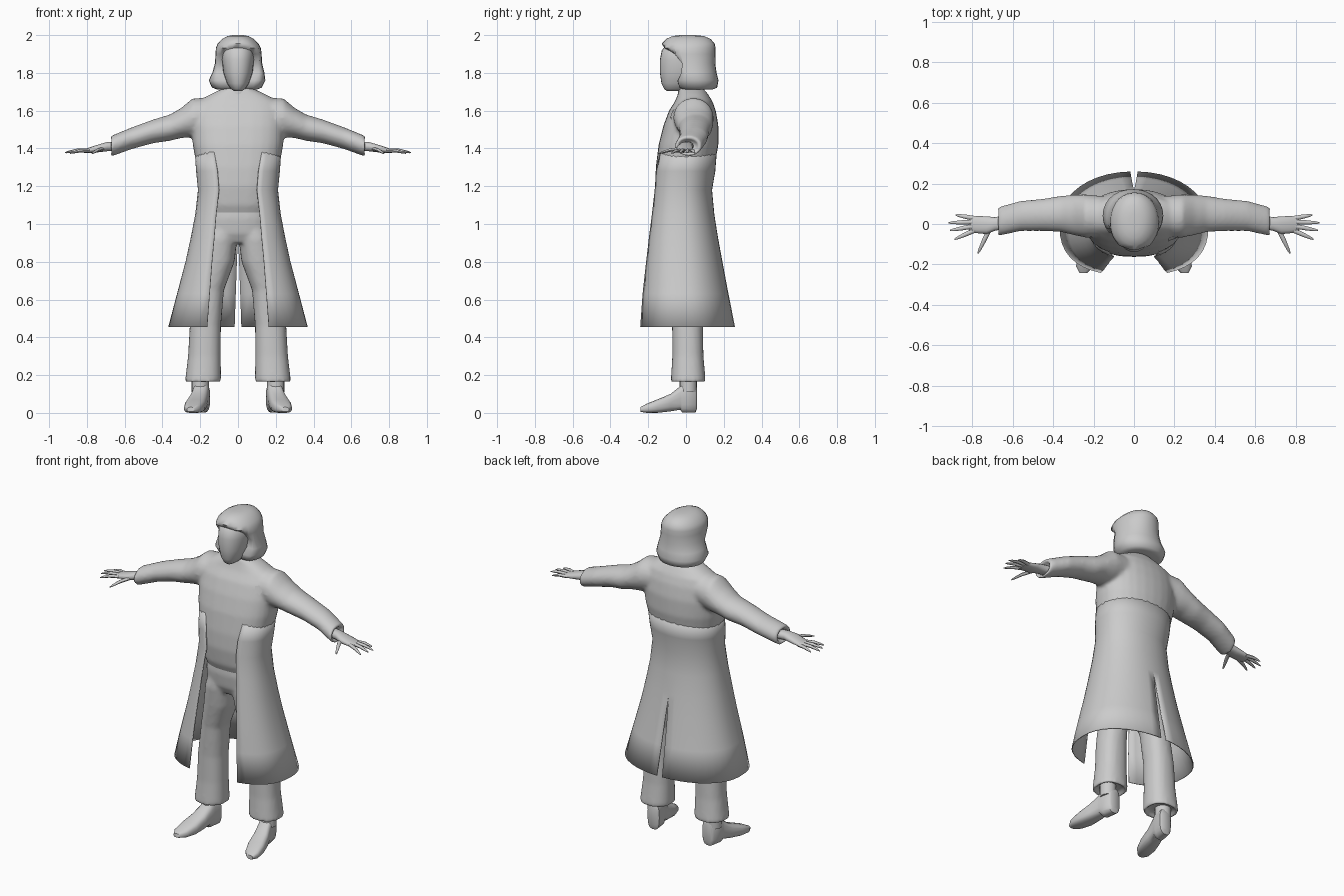
import bpy, bmesh
from math import sin, cos, pi, asin, radians, copysign
from mathutils import Vector


def spow(v, n):
    return copysign(abs(v) ** (2 / n), v)


def outline(hw, yf, yb, t, nf=2.6, nb=2.1):
    """Rounded body section: t = 0 is the front, pi the back."""
    n = nf if cos(t) > 0 else nb
    return hw * spow(sin(t), n), (yf + yb) / 2 - (yb - yf) / 2 * spow(cos(t), n)


def body_ring(z, hw, yf, yb, cx=0, seg=28, n=None):
    pts = [outline(hw, yf, yb, 2 * pi * i / seg, n or 2.6, n or 2.1) for i in range(seg)]
    return [Vector((cx + x, y, z)) for x, y in pts]


def oval(c, u, v, seg=16, n=2):
    """Closed ring round point c spanned by half-axes u and v."""
    c, u, v = Vector(c), Vector(u), Vector(v)
    return [c + u * spow(cos(2 * pi * i / seg), n) + v * spow(sin(2 * pi * i / seg), n)
            for i in range(seg)]


def loft(bm, rings, closed=True):
    rows = [[bm.verts.new(p) for p in r] for r in rings]
    m = len(rows[0])
    for a, b in zip(rows, rows[1:]):
        for i in range(m if closed else m - 1):
            j = (i + 1) % m
            bm.faces.new((a[i], a[j], b[j], b[i]))
    if closed:
        bm.faces.new(rows[0])
        bm.faces.new(rows[-1])


def finish(bm, name, mirror=False, voxel=0, angle=50):
    bmesh.ops.recalc_face_normals(bm, faces=bm.faces)
    me = bpy.data.meshes.new(name)
    bm.to_mesh(me)
    bm.free()
    ob = bpy.data.objects.new(name, me)
    bpy.context.collection.objects.link(ob)
    bpy.ops.object.select_all(action='DESELECT')
    ob.select_set(True)
    bpy.context.view_layer.objects.active = ob
    bpy.ops.object.shade_smooth_by_angle(angle=radians(angle))
    if mirror:
        ob.modifiers.new("mirror", 'MIRROR').merge_threshold = 0.001
    if voxel:
        r = ob.modifiers.new("blend", 'REMESH')
        r.mode, r.voxel_size, r.use_smooth_shade = 'VOXEL', voxel, True
        s = ob.modifiers.new("soften", 'SMOOTH')
        s.factor, s.iterations = 0.5, 6
    return ob


# Upper coat: torso and both sleeves blended together
bm = bmesh.new()
loft(bm, [body_ring(*r) for r in (
    (1.03, .16, -.12, .09), (1.10, .18, -.15, .115), (1.20, .20, -.163, .132),
    (1.30, .218, -.16, .15), (1.42, .24, -.145, .172), (1.52, .247, -.12, .172),
    (1.60, .24, -.09, .158), (1.65, .215, -.058, .14), (1.69, .14, -.042, .115),
    (1.72, .075, -.035, .09))])
SLEEVE = ((.12, .035, 1.58, .10, .09), (.24, .04, 1.562, .107, .104), (.30, .045, 1.535, .10, .08),
          (.36, .05, 1.51, .09, .07), (.45, .045, 1.49, .08, .063), (.56, .04, 1.455, .075, .058),
          (.672, .012, 1.412, .072, .055), (.674, .012, 1.412, .054, .038), (.645, .012, 1.412, .05, .034))
for s in (1, -1):
    loft(bm, [oval((s * x, cy, cz), (0, ry, 0), (0, 0, rz), 20) for x, cy, cz, ry, rz in SLEEVE])
coat = finish(bm, "coat_upper", voxel=.011)

# Coat skirt: open at the front, slit at the back
bm = bmesh.new()
rows = []
for z, hw, yf, yb, edge, gap in (
        (1.38, .226, -.147, .160, .125, 0), (1.28, .219, -.166, .152, .108, 0),
        (1.18, .209, -.172, .135, .10, 0), (1.05, .224, -.19, .147, .115, 0),
        (.93, .247, -.206, .166, .125, 0), (.80, .275, -.222, .19, .137, .006),
        (.63, .32, -.24, .222, .15, .012), (.455, .366, -.252, .257, .163, .018)):
    t0, t1 = asin((edge / hw) ** 1.3), pi - asin((gap / hw) ** 1.05)
    row = []
    for i in range(19):
        x, y = outline(hw, yf, yb, t0 + (t1 - t0) * i / 18)
        row.append(Vector((x, y, z)))
    if gap == 0:
        row[-1].x = 0
    rows.append(row)
loft(bm, rows, closed=False)
skirt = finish(bm, "coat_skirt", mirror=True)
sol = skirt.modifiers.new("cloth", 'SOLIDIFY')
sol.thickness, sol.offset = .006, 0

# Small chest patch laid on the coat
bm = bmesh.new()
bm.faces.new([bm.verts.new((x, -.3, z)) for x, z in
              ((.165, 1.60), (.19, 1.605), (.215, 1.58), (.195, 1.55), (.185, 1.565), (.17, 1.555))])
bmesh.ops.triangulate(bm, faces=bm.faces)
patch = finish(bm, "chest_patch")
w = patch.modifiers.new("lay", 'SHRINKWRAP')
w.target, w.wrap_method, w.wrap_mode, w.offset = coat, 'PROJECT', 'ABOVE_SURFACE', .004
w.use_project_y = w.use_positive_direction = True

# Trousers: hips and both legs blended together
bm = bmesh.new()
loft(bm, [body_ring(*r) for r in (
    (.90, .14, -.10, .09), (.95, .17, -.125, .10), (1.03, .175, -.135, .105), (1.10, .165, -.13, .10))])
LEG = ((.185, .185, .012, .075, .072), (.163, .185, .012, .08, .077), (.165, .185, .012, .096, .093),
       (.30, .178, .01, .087, .083), (.46, .173, .008, .083, .082), (.65, .15, 0, .076, .086),
       (.80, .108, -.005, .09, .105), (.92, .092, -.01, .088, .115), (.98, .08, -.01, .08, .11))
for s in (1, -1):
    loft(bm, [oval((s * x, y, z), (rx, 0, 0), (0, ry, 0), 20, 2.3) for z, x, y, rx, ry in LEG])
finish(bm, "trousers", voxel=.011)

# Shoes with heel, splayed toe and ankle
bm = bmesh.new()
SHOE = ((.058, .185, .03, .02, .14), (.05, .187, .04, 0, .16), (0, .195, .043, 0, .17),
        (-.02, .198, .043, 0, .158), (-.03, .2, .043, .016, .142), (-.08, .213, .05, .008, .102),
        (-.15, .228, .054, 0, .072), (-.21, .242, .044, 0, .048), (-.242, .25, .02, .006, .03))
loft(bm, [oval((x, y, (zb + zt) / 2), (hw, 0, 0), (0, 0, (zt - zb) / 2), 18, 2.9)
          for y, x, hw, zb, zt in SHOE])
loft(bm, [oval((.2, .012, z), (.046, 0, 0), (0, .046, 0)) for z in (.11, .16, .24)])
finish(bm, "shoes", mirror=True)

# Hands: flat palm, four fingers and a thumb
bm = bmesh.new()
loft(bm, [oval((x, y, z), (0, ry, 0), (0, 0, rz), 14, 2.3) for x, y, z, ry, rz in (
    (.63, .01, 1.412, .032, .026), (.69, 0, 1.41, .034, .025), (.73, -.006, 1.402, .044, .022),
    (.78, -.003, 1.392, .042, .016), (.815, 0, 1.386, .034, .009))])
FINGERS = (((.79, .028, 1.388), (.882, .045, 1.376)), ((.79, .01, 1.391), (.917, .006, 1.377)),
           ((.79, -.01, 1.391), (.91, -.032, 1.377)), ((.785, -.03, 1.389), (.888, -.076, 1.374)),
           ((.715, -.025, 1.398), (.772, -.146, 1.372)))
for a, b in FINGERS:
    a, b = Vector(a), Vector(b)
    side = (b - a).cross(Vector((0, 0, 1))).normalized()
    loft(bm, [oval(a.lerp(b, f) + Vector((0, 0, .006 * sin(f * pi))), side * r, (0, 0, r * .85), 8)
              for f, r in ((0, .012), (.5, .0105), (.85, .007), (1, .003))])
finish(bm, "hands", mirror=True)

# Face and neck
bm = bmesh.new()
loft(bm, [body_ring(*r, n=2.2) for r in (
    (1.703, .02, -.10, -.02), (1.715, .038, -.116, .01), (1.745, .058, -.13, .05),
    (1.80, .077, -.138, .09), (1.87, .085, -.138, .11), (1.92, .084, -.128, .11), (1.96, .06, -.09, .09))])
loft(bm, [body_ring(*r, n=2) for r in (
    (1.64, .085, -.05, .09), (1.70, .066, -.042, .082), (1.74, .056, -.04, .075), (1.80, .055, -.04, .075))])
finish(bm, "face_and_neck")

# Hair: shoulder-length cap, cut back around the face
bm = bmesh.new()
rings = []
for z, hw, yf, yb, cx, clip in (
        (1.712, .105, -.03, .14, -.004, -.01), (1.722, .132, -.07, .165, -.006, -.035),
        (1.76, .15, -.09, .172, -.005, -.045), (1.80, .138, -.1, .162, .002, -.025),
        (1.85, .125, -.12, .155, .003, -.02), (1.90, .122, -.14, .156, .003, -.06),
        (1.932, .119, -.137, .156, .002, -.115), (1.955, .108, -.128, .152, 0, -.2),
        (1.98, .083, -.105, .13, 0, -.2), (1.995, .055, -.07, .095, 0, -.2), (2.0, .025, -.03, .05, 0, -.2)):
    ring = body_ring(z, hw, yf, yb, cx, n=2.1)
    for p in ring:
        p.y = max(p.y, clip)
    rings.append(ring)
loft(bm, rings)
finish(bm, "hair", angle=60)
